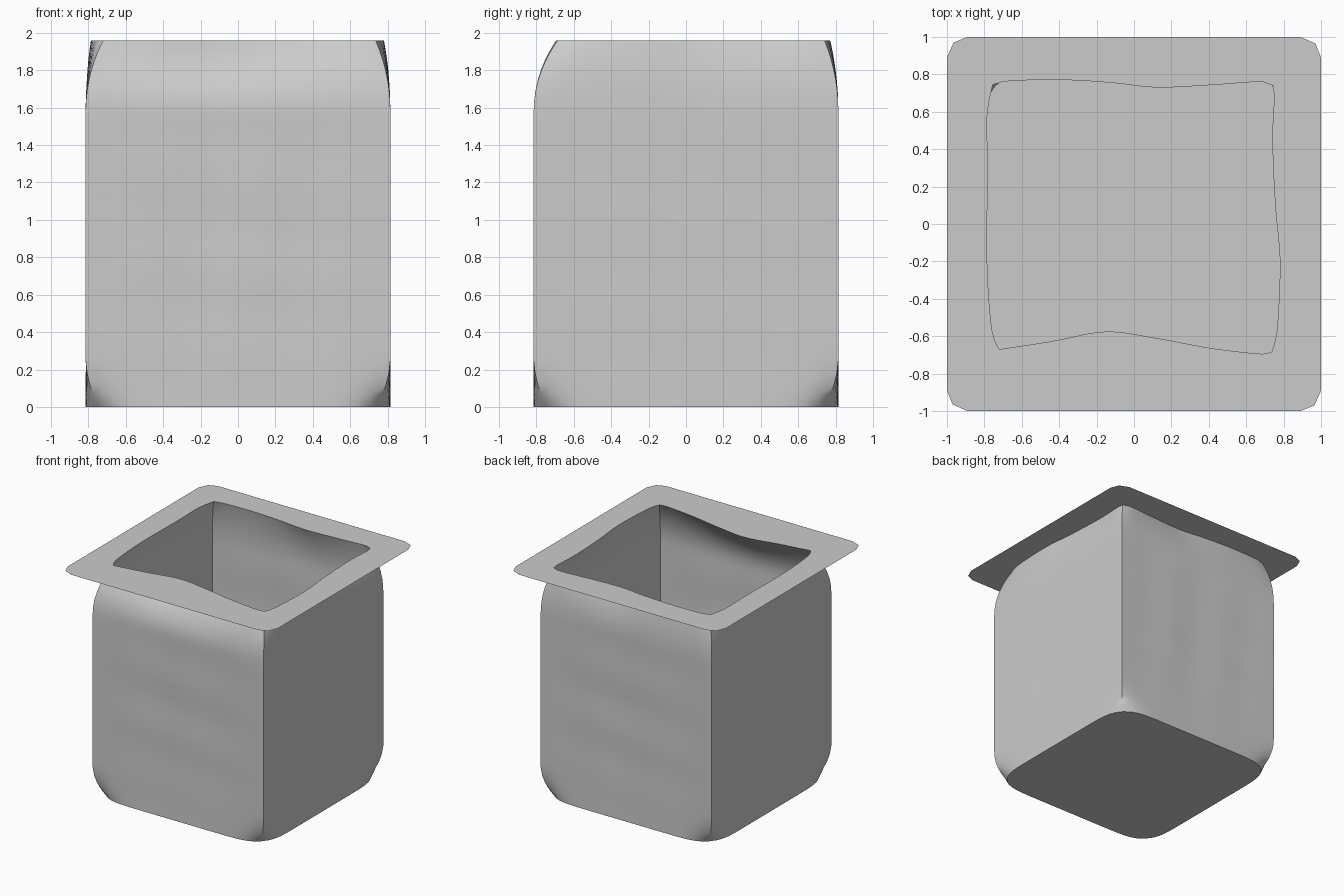
import bpy, bmesh, math
from mathutils import Vector

if "Cube" in bpy.data.objects:
    bpy.data.objects.remove(bpy.data.objects["Cube"])

H, W, N = 1.96, 0.815, 28      # height, half width, segments per side

# Uneven mouth of the bag, one list of points per side (counter-clockwise)
FL, FR, BR, BL = (-.72, -.67), (.735, -.685), (.742, .74), (-.755, .745)
mouth = [
    [FL, (-.43, -.625), (-.15, -.575), (.12, -.61), (.42, -.665), (.69, -.695), FR],
    [FR, (.765, -.56), (.78, -.2), (.755, .1), (.74, .45), (.75, .69), BR],
    [BR, (.67, .76), (.4, .742), (.12, .73), (-.12, .755), (-.38, .77), (-.66, .765), BL],
    [BL, (-.785, .58), (-.782, .3), (-.785, -.2), (-.76, -.56), FL],
]


def spline(pts, n):
    """Even samples along a Catmull-Rom curve, without the last point."""
    p = [Vector(q) for q in pts]
    p = [p[0]] + p + [p[-1]]
    out = []
    for i in range(1, len(p) - 2):
        a, b, c, d = p[i - 1:i + 3]
        for j in range(20):
            s = j / 20
            out.append(.5 * (2 * b + (c - a) * s + (2 * a - 5 * b + 4 * c - d) * s * s
                             + (3 * b - a - 3 * c + d) * s ** 3))
    out.append(p[-1])
    dist = [0]
    for a, b in zip(out, out[1:]):
        dist.append(dist[-1] + (b - a).length)
    res, i = [], 0
    for k in range(n):
        goal = dist[-1] * k / n
        while dist[i + 1] < goal:
            i += 1
        f = (goal - dist[i]) / (dist[i + 1] - dist[i])
        res.append(out[i].lerp(out[i + 1], f))
    return res


hole = [p for side in mouth for p in spline(side, N)]


def wall_point(k, j, z):
    """Point on side k: square body, tucked bottom corners, top drawn to the mouth."""
    t = -1 + 2 * j / N
    low = .075 * max(0, 1 - z / .27) ** 2
    top = max(0, (z - 1.56) / (H - 1.56)) ** 2.2
    ripple = .007 * (1 - t * t) * (1 - math.sin(5 * t + 6 * z + k) * math.sin(7 * z - 4 * t + 2 * k))
    if k == 1:
        ripple *= .3
    ripple *= math.sin(math.pi * z / H)
    along, out = t * (W - low), W - low * abs(t) ** 10 - ripple
    p = Vector([(along, -out), (out, along), (-along, out), (-out, -along)][k])
    p = p.lerp(hole[k * N + j], top)
    return (p.x, p.y, z)


def finish(bm, name):
    mesh = bpy.data.meshes.new(name)
    bm.to_mesh(mesh)
    bm.free()
    ob = bpy.data.objects.new(name, mesh)
    bpy.context.collection.objects.link(ob)
    return ob


# Bag body: stacked rings plus a flat floor
levels = [0, .03, .07, .12, .18, .25] + [.25 + .09 * i for i in range(1, 15)] + \
         [1.57, 1.63, 1.69, 1.75, 1.8, 1.85, 1.89, 1.93, H]
bm = bmesh.new()
rings = [[bm.verts.new(wall_point(k, j, z)) for k in range(4) for j in range(N)] for z in levels]
for lo, hi in zip(rings, rings[1:]):
    for i in range(4 * N):
        n = (i + 1) % (4 * N)
        bm.faces.new((lo[i], lo[n], hi[n], hi[i]))
bm.faces.new(rings[0][::-1])
body = finish(bm, "container_body")
bpy.context.view_layer.objects.active = body
body.select_set(True)
bpy.ops.object.shade_smooth_by_angle(angle=math.radians(40))

# Flat rim: rounded square sheet with the mouth cut out
bm = bmesh.new()
corner = [(1, .89), (.97, .965), (.89, 1)]
outer = []
for k in range(4):
    for x, y in corner:
        for _ in range(k):
            x, y = -y, x
        outer.append((x, y))
edges = []
for loop in (outer, hole):
    vs = [bm.verts.new((p[0], p[1], H)) for p in loop]
    edges += [bm.edges.new((vs[i - 1], vs[i])) for i in range(len(vs))]
bmesh.ops.triangle_fill(bm, edges=edges, use_beauty=True, normal=(0, 0, 1))
finish(bm, "top_rim")
